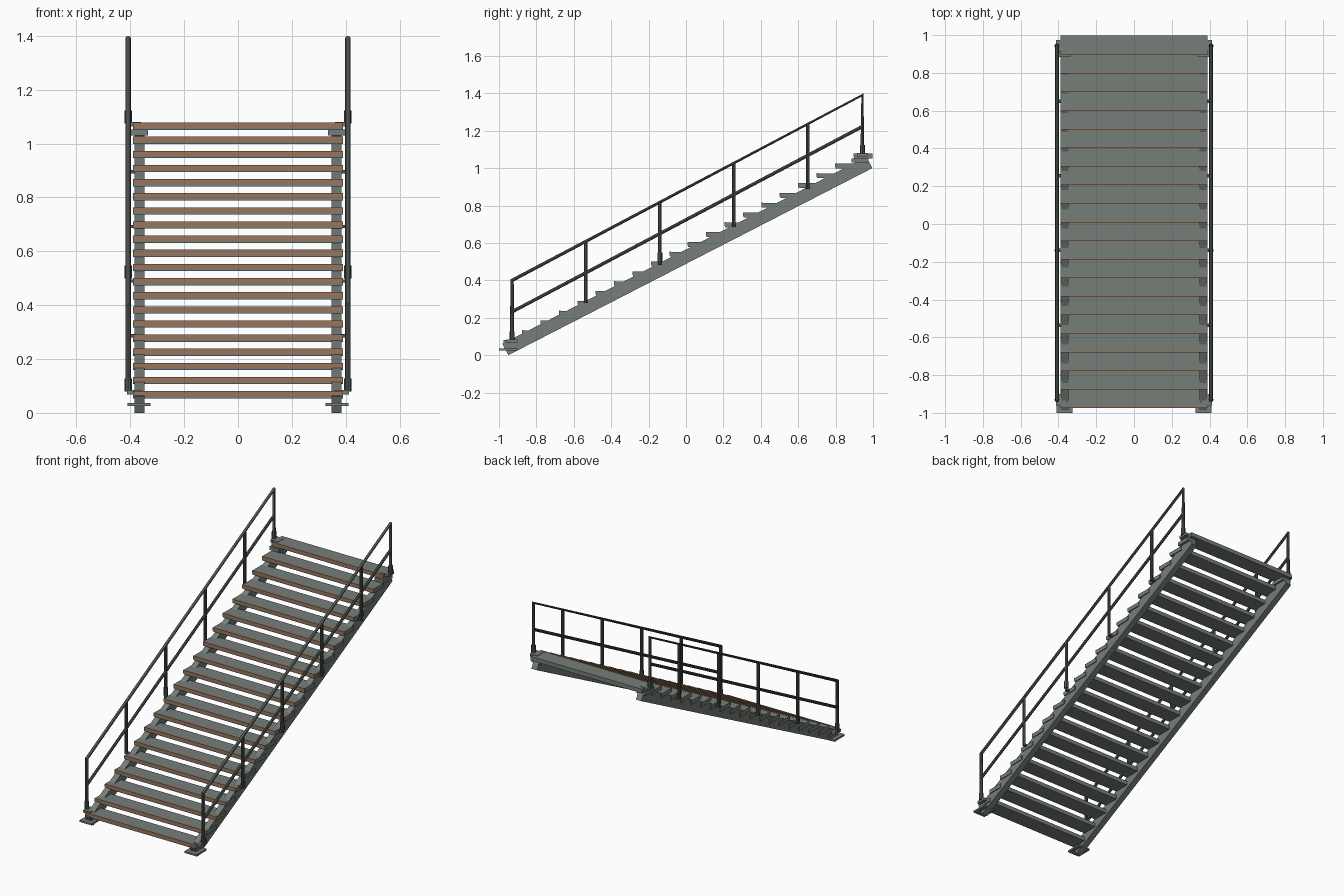
import bpy, bmesh
from mathutils import Vector

cube = bpy.data.objects.get("Cube")
if cube:
    bpy.data.objects.remove(cube, do_unlink=True)


def material(name, rgb):
    m = bpy.data.materials.new(name)
    m.use_nodes = True
    m.diffuse_color = (*rgb, 1)
    m.node_tree.nodes["Principled BSDF"].inputs["Base Color"].default_value = (*rgb, 1)
    return m


STEEL = material("grey green steel", (0.18, 0.21, 0.19))
RAIL = material("dark grey rail", (0.085, 0.098, 0.094))
NOSE = material("brown nosing", (0.32, 0.18, 0.11))


def finish(name, bm, mat):
    bmesh.ops.recalc_face_normals(bm, faces=bm.faces)
    mesh = bpy.data.meshes.new(name)
    bm.to_mesh(mesh)
    bm.free()
    mesh.materials.append(mat)
    ob = bpy.data.objects.new(name, mesh)
    bpy.context.collection.objects.link(ob)
    return ob


def box(name, x, y, z, mat):
    """Box from (min, max) ranges."""
    bm = bmesh.new()
    bmesh.ops.create_cube(bm, size=1)
    for v in bm.verts:
        v.co = [r[0] if c < 0 else r[1] for c, r in zip(v.co, (x, y, z))]
    return finish(name, bm, mat)


def side_box(name, side, x, y, z, mat):
    return box(name, sorted((side * x[0], side * x[1])), y, z, mat)


def tube(name, points, radius, mat):
    """Round bar along a path, with closed ends."""
    cu = bpy.data.curves.new(name, "CURVE")
    cu.dimensions = "3D"
    cu.bevel_depth = radius
    cu.bevel_resolution = 2
    cu.use_fill_caps = True
    sp = cu.splines.new("POLY")
    sp.points.add(len(points) - 1)
    for p, co in zip(sp.points, points):
        p.co = (*co, 1)
    cu.materials.append(mat)
    ob = bpy.data.objects.new(name, cu)
    bpy.context.collection.objects.link(ob)
    return ob


# Treads with brown nosing strips
STEPS, GOING, RISE = 20, 0.0984, 0.0525
for i in range(STEPS):
    y, z = -0.975 + GOING * i, 0.08 + RISE * i
    box(f"tread_{i + 1}", (-0.39, 0.39), (y + 0.003, y + 0.103), (z - 0.026, z), STEEL)
    box(f"nosing_{i + 1}", (-0.39, 0.39), (y, y + 0.008), (z - 0.019, z + 0.001), NOSE)

# Stringer outline in the y-z plane, with square-cut ends
SLOPE, DEPTH = 0.514, 0.077
low, high = Vector((-0.95, 0)), Vector((0.996, 1.0))
square = Vector((-SLOPE, 1)) * DEPTH / (1 + SLOPE ** 2)
OUTLINE = [low, high, high + square, low + square]


def stringer_top(y):
    return (y - low.x) * SLOPE + DEPTH


def rail_height(y):
    return 0.4 + (y + 0.93) * 0.529


X = 0.408
FRONT, BACK = -0.93, 0.943
for side, label in ((1, "left"), (-1, "right")):
    # Stringer
    bm = bmesh.new()
    face = bm.faces.new([bm.verts.new((side * 0.347, p.x, p.y)) for p in OUTLINE])
    ext = bmesh.ops.extrude_face_region(bm, geom=[face])
    new = [g for g in ext["geom"] if isinstance(g, bmesh.types.BMVert)]
    bmesh.ops.translate(bm, verts=new, vec=(side * 0.038, 0, 0))
    finish(f"{label}_stringer", bm, STEEL)

    # Foot plate and top fixing plate
    side_box(f"{label}_foot_plate", side, (0.325, 0.41), (-1.0, -0.9), (0.025, 0.036), STEEL)
    side_box(f"{label}_top_plate", side, (0.335, 0.4), (0.885, 0.975), (1.03, 1.052), STEEL)

    # Handrail bent down into its end posts, and the middle rail
    x = side * X
    tube(f"{label}_handrail", [(x, FRONT, 0.08), (x, FRONT, rail_height(FRONT)),
                               (x, BACK, rail_height(BACK)), (x, BACK, 1.075)], 0.0105, RAIL)
    tube(f"{label}_middle_rail", [(x, y, rail_height(y) - 0.168) for y in (FRONT, BACK)],
         0.009, RAIL)

    # Inner posts with brackets to the stringer
    for n in range(1, 5):
        y = FRONT + 0.395 * n
        z = stringer_top(y) - 0.01
        tube(f"{label}_post_{n}", [(x, y, z), (x, y, rail_height(y))], 0.0095, RAIL)
        side_box(f"{label}_post_bracket_{n}", side, (0.38, X),
                 (y - 0.009, y + 0.009), (z, z + 0.012), RAIL)

    # Sleeves and base plates
    for n, (y, z) in enumerate(((FRONT, 0.08), (-0.14, 0.5), (BACK, 1.075)), 1):
        tube(f"{label}_sleeve_{n}", [(x, y, z), (x, y, z + 0.048)], 0.0135, RAIL)
    for n, (y, z) in enumerate(((FRONT, 0.08), (BACK, 1.075)), 1):
        side_box(f"{label}_base_plate_{n}", side, (0.36, 0.412),
                 (y - 0.03, y + 0.03), (z - 0.012, z + 0.005), STEEL)

# Smooth the round bars, keeping edges sharp
bpy.ops.object.select_all(action="DESELECT")
bars = [o for o in bpy.context.collection.objects if o.type == "CURVE"]
for ob in bars:
    ob.select_set(True)
bpy.context.view_layer.objects.active = bars[0]
bpy.ops.object.convert(target="MESH")
bpy.ops.object.shade_smooth_by_angle()
